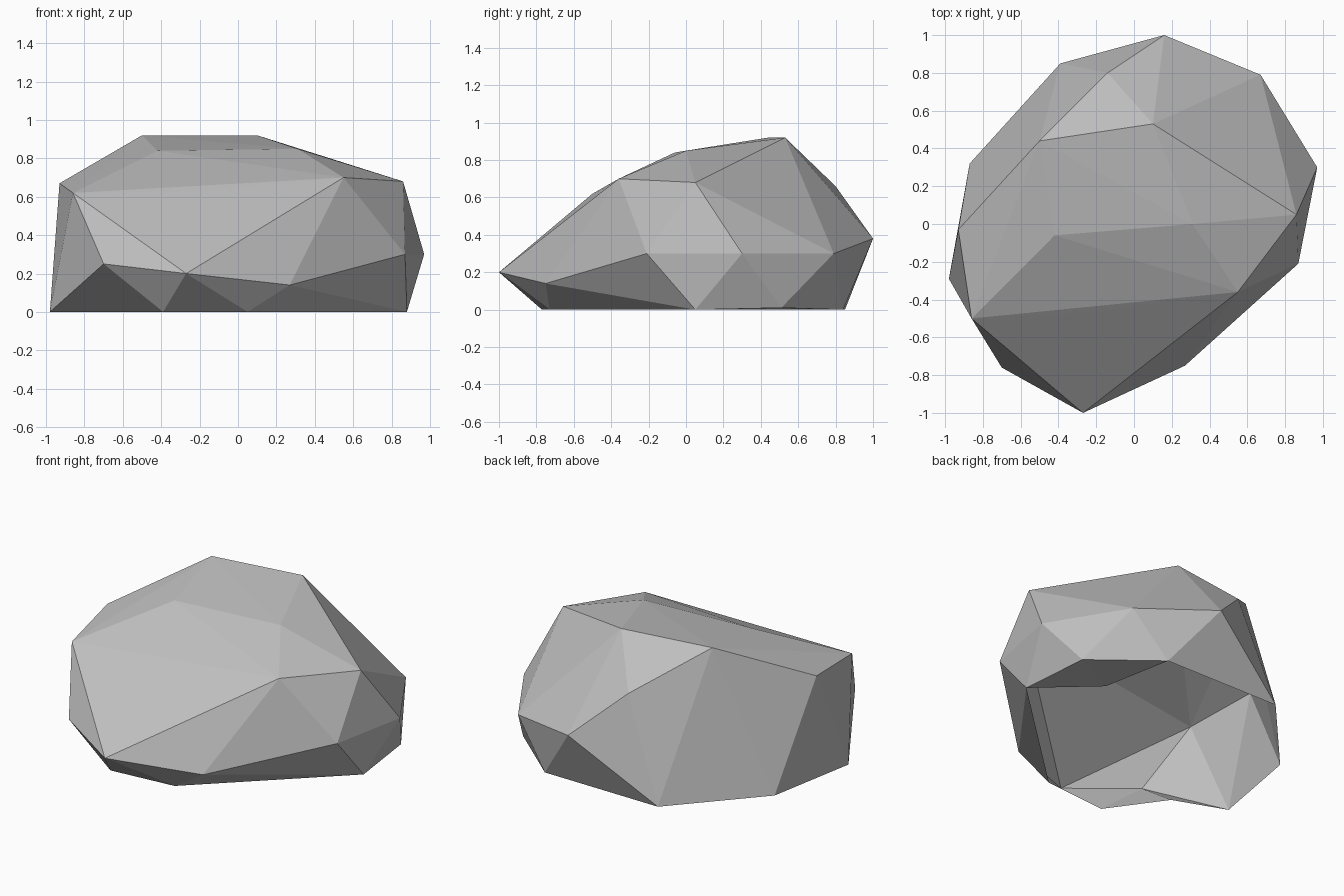
import bpy
import bmesh
from mathutils import Vector

default_cube = bpy.data.objects.get("Cube")
if default_cube:
    bpy.data.objects.remove(default_cube, do_unlink=True)

# One plain stone colour
stone = bpy.data.materials.new("stone grey")
stone.use_nodes = True
grey = (0.52, 0.52, 0.52, 1)
stone.diffuse_color = grey
stone.node_tree.nodes["Principled BSDF"].inputs["Base Color"].default_value = grey

# Corner points of the boulder, in rings from the ground to the crown
ground_ring = [(-.98, -.29), (-.39, -.77), (.05, -.73), (.88, .05),
               (.44, .84), (-.39, .85), (-.87, .32)]
raised_foot = (.83, .51, .01)
belt = [(-.70, -.76, .25), (-.27, -1, .20), (.27, -.75, .14), (.87, -.21, .30),
        (.97, .30, .30), (.67, .79, .30), (.16, 1, .38)]
shoulder = [(-.93, -.03, .67), (-.86, -.50, .62), (-.24, -.47, .63),
            (.55, -.36, .70), (.86, .05, .68), (-.14, .80, .66)]
crown = [(-.42, -.06, .84), (.31, 0, .85), (.10, .53, .92), (-.50, .44, .92)]

bm = bmesh.new()
rim = [bm.verts.new((x, y, 0)) for x, y in ground_ring]
foot = bm.verts.new(raised_foot)
for point in belt + shoulder + crown:
    bm.verts.new(point)

# Wrap the points in flat facets
hull = bmesh.ops.convex_hull(bm, input=list(bm.verts), use_existing_faces=False)

# Open the underside
underside = [f for f in bm.faces if all(v.co.z < .02 for v in f.verts)]
bmesh.ops.delete(bm, geom=underside, context="FACES")

# Push the rim inwards under the front right corner
corner_edge = next((e for e in bm.edges if rim[0] in e.verts and rim[1] in e.verts), None)
if corner_edge:
    facet = corner_edge.link_faces[0] if corner_edge.link_faces else None
    notch = bmesh.utils.edge_split(corner_edge, rim[0], .5)[1]
    notch.co = Vector((-.64, -.42, 0))
    if facet:
        apex = next(v for v in facet.verts if v not in (notch, rim[0], rim[1]))
        bmesh.utils.face_split(facet, notch, apex)

# Small ledge left under the back left side, facing down
ledge_tip = bm.verts.new((.53, .37, 0))
ledge = [bm.faces.new((ledge_tip, foot, rim[3])),
         bm.faces.new((ledge_tip, rim[4], foot))]
for face in ledge:
    face.normal_update()
    if face.normal.z > 0:
        face.normal_flip()

for face in bm.faces:
    face.smooth = False

mesh = bpy.data.meshes.new("boulder")
bm.to_mesh(mesh)
bm.free()
mesh.materials.append(stone)
boulder = bpy.data.objects.new("boulder", mesh)
bpy.context.collection.objects.link(boulder)
